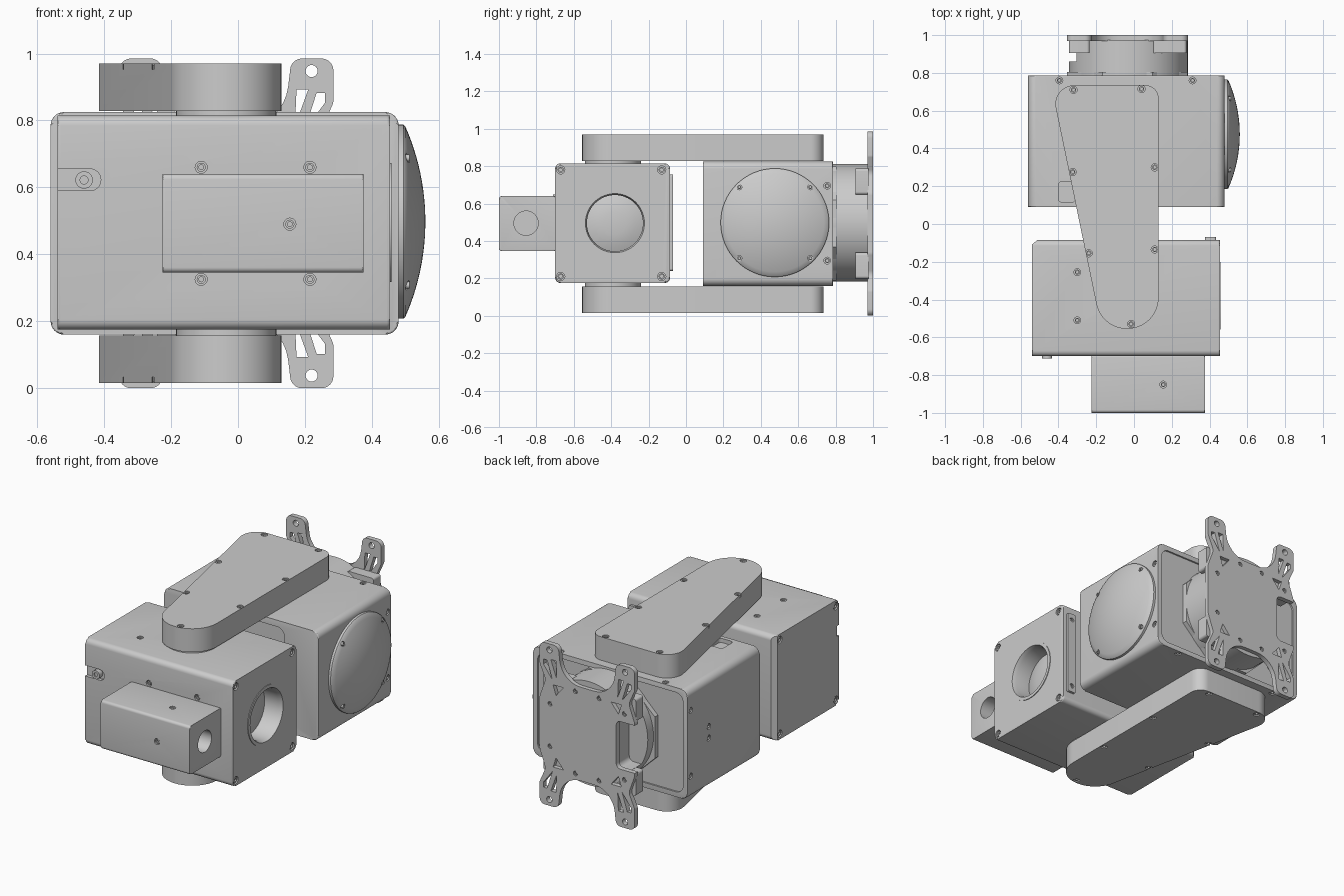
import bpy, bmesh, math
from mathutils import Vector, Matrix

if "Cube" in bpy.data.objects:
    bpy.data.objects.remove(bpy.data.objects["Cube"])

CZ = 0.4925          # mirror height of the whole unit
PX = -0.035          # centre x of the rear mount
X, Y, Z = Vector((1, 0, 0)), Vector((0, 1, 0)), Vector((0, 0, 1))


def to_object(name, bm):
    bmesh.ops.recalc_face_normals(bm, faces=bm.faces)
    me = bpy.data.meshes.new(name)
    bm.to_mesh(me)
    bm.free()
    ob = bpy.data.objects.new(name, me)
    bpy.context.collection.objects.link(ob)
    return ob


def rounded(corners, n=8):
    """Outline from (u, v, radius) corners."""
    out = []
    for i, (u, v, r) in enumerate(corners):
        p = Vector((u, v))
        if r == 0:
            out.append(p)
            continue
        a = (Vector(corners[i - 1][:2]) - p).normalized()
        b = (Vector(corners[(i + 1) % len(corners)][:2]) - p).normalized()
        half = a.angle(b) / 2
        c = p + (a + b).normalized() * (r / math.sin(half))
        s = p + a * (r / math.tan(half)) - c
        e = p + b * (r / math.tan(half)) - c
        sweep = s.angle(e)
        for k in range(n + 1):
            t = k / n
            out.append(c + (s * math.sin((1 - t) * sweep) + e * math.sin(t * sweep)) / math.sin(sweep))
    return out


def rect(u0, u1, v0, v1, r=0.0):
    return rounded([(u0, v0, r), (u1, v0, r), (u1, v1, r), (u0, v1, r)])


def add_prism(bm, pts, axis, lo, hi, bevel=0.0, ends=(True, True)):
    def place(p, h):
        return {'x': (h, p[0], p[1]), 'y': (p[0], h, p[1]), 'z': (p[0], p[1], h)}[axis]
    rings = [[bm.verts.new(place(p, h)) for p in pts] for h in (lo, hi)]
    caps = [bm.faces.new(r) for r in rings]
    for i in range(len(pts)):
        j = (i + 1) % len(pts)
        bm.faces.new((rings[0][i], rings[0][j], rings[1][j], rings[1][i]))
    if bevel:
        edges = [e for f, on in zip(caps, ends) if on for e in f.edges]
        bmesh.ops.bevel(bm, geom=edges, offset=bevel, segments=3, profile=0.5, affect='EDGES')


def prism(name, *args, **kw):
    bm = bmesh.new()
    add_prism(bm, *args, **kw)
    return to_object(name, bm)


def add_lathe(bm, profile, centre, d, n=48):
    """Spin an (r, h) profile about direction d."""
    m = Matrix.Translation(centre) @ d.to_track_quat('Z', 'Y').to_matrix().to_4x4()
    rings = []
    for r, h in profile:
        k = 1 if r == 0 else n
        rings.append([bm.verts.new(m @ Vector((r * math.cos(i * math.tau / n), r * math.sin(i * math.tau / n), h)))
                      for i in range(k)])
    for a, b in zip(rings, rings[1:]):
        for i in range(n):
            j = (i + 1) % n
            quad = [a[i % len(a)], a[j % len(a)], b[j % len(b)], b[i % len(b)]]
            bm.faces.new(list(dict.fromkeys(quad)))


def lathe(name, *args, **kw):
    bm = bmesh.new()
    add_lathe(bm, *args, **kw)
    return to_object(name, bm)


def cut(ob, cutter):
    mod = ob.modifiers.new('cut', 'BOOLEAN')
    mod.object, mod.operation, mod.solver = cutter, 'DIFFERENCE', 'EXACT'
    cutter.hide_render = True
    bpy.context.view_layer.objects.active = ob
    bpy.ops.object.modifier_apply(modifier=mod.name)
    bpy.data.objects.remove(cutter)


heads = bmesh.new()


def screws(ob, d, pts, r=0.018, depth=0.02):
    """Counterbored holes on ob, each with a socket screw inside."""
    bm = bmesh.new()
    for p in map(Vector, pts):
        add_lathe(bm, [(0, -depth), (r, -depth), (r, 0.02), (0, 0.02)], p, d, 20)
        add_lathe(heads, [(0, -.013), (.4 * r, -.013), (.4 * r, -.004), (.75 * r, -.004),
                          (.75 * r, -depth - .003), (0, -depth - .003)], p, d, 16)
    cut(ob, to_object('screw_cutter', bm))


# Rear housing with recessed front and back panels
housing = prism('rear_housing', rect(-.56, .48, .16, .825, .04), 'y', .09, .785, bevel=.006)
cut(housing, prism('back_recess', rect(-.53, .45, .19, .795, .05), 'y', .775, .9))
cut(housing, prism('front_recess', rect(-.34, .25, .2, .785, .05), 'y', 0, .11))
cut(housing, prism('top_pocket', rect(-.40, -.31, .115, .225, .02), 'z', .80, .9))
screws(housing, Z, [(-.395, .76, .825), (.31, .76, .825)])
screws(housing, -Z, [(-.395, .76, .16), (.31, .76, .16)])
screws(housing, X, [(.48, .755, z) for z in (.295, .695)])
screws(housing, -X, [(-.56, y, z) for y, z in ((.755, .295), (.755, .695), (.58, .46), (.58, .53))])

# Domed side cap
R, H = .285, .06
S = (R * R + H * H) / (2 * H)
arc = math.asin(R / S)
prof = [(0, -.01), (.29, -.01), (.29, .014)]
prof += [(S * math.sin(arc * (1 - k / 12)), .02 + H - S + S * math.cos(arc * (1 - k / 12))) for k in range(12)]
dome = lathe('side_dome', prof + [(0, .02 + H)], Vector((.48, .475, .4975)), X, 64)
screws(dome, X, [(.517, .475 + a * .19, .4975 + b * .19) for a in (-1, 1) for b in (-1, 1)], r=.014)

# Front housing with lens bore, rounded slot and rear corner chamfer
front = prism('front_housing', rect(-.70, -.085, .175, .815, .03), 'x', -.54, .455, bevel=.01)
cut(front, lathe('lens_bore', [(0, -.16), (.172, -.16), (.172, .05), (0, .05)], Vector((.455, -.38, .495)), X, 64))
cut(front, prism('slot', rounded([(-.6, .59, 0), (-.41, .59, .032), (-.41, .655, .032), (-.6, .655, 0)]), 'y', -.8, -.68))
cut(front, prism('corner_chamfer', [(-.56, -.125), (-.56, -.05), (-.47, -.05)], 'z', 0, 1))
for s, x in ((1, .455), (-1, -.54)):
    screws(front, X * s, [(x, y, z) for y in (-.67, -.13) for z in (.21, .78)], r=.022)
screws(front, -Y, [(x, -.70, z) for x in (-.11, .215) for z in (.325, .66)])
screws(front, Z, [(-.30, y, .815) for y in (-.51, -.255)])
lathe('slot_boss', [(0, .022), (.012, .022), (.012, .03), (.026, .03), (.026, -.005), (0, -.005)],
      Vector((-.46, -.682, .622)), -Y, 32)
lathe('lens_ring', [(.178, -.002), (.178, .004), (.158, .004), (.15, -.02), (.15, -.15), (.172, -.15)],
      Vector((.455, -.38, .495)), X, 64)
lathe('lens_glass', [(.152, -.115), (.11, -.10), (.06, -.092), (0, -.09)], Vector((.455, -.38, .495)), X, 64)
strip = prism('rear_strip', rect(.375, .435, .24, .755, .012), 'y', -.09, -.07)
screws(strip, Y, [(.405, -.07, z) for z in (.28, .715)], r=.014, depth=.015)

# Small forward box with a side bore
pod = prism('front_pod', rect(-1, -.69, .345, .64, .016), 'x', -.225, .375, bevel=.006)
cut(pod, lathe('pod_bore', [(0, -.2), (.065, -.2), (.065, .05), (0, .05)], Vector((.375, -.855, .495)), X))
screws(pod, -Y, [(.155, -1, .49)])
screws(pod, Z, [(.155, -.85, .64)])

# Tapered arms above and below, joined to the front housing by collars
arm_outline = rounded([(.13, -.555, .165), (.13, .735, .07), (-.439, .735, .1), (-.172, -.555, .165)], 12)
arm_screws = [(-.32, .71), (.04, .715), (.11, .30), (-.325, .275), (.11, -.135), (-.24, -.155), (-.015, -.53)]
for name, s in (('upper', 1), ('lower', -1)):
    z0, z1 = CZ + s * .335, CZ + s * .4775
    arm = prism(name + '_arm', arm_outline, 'z', z0, z1, bevel=.012, ends=(False, True))
    screws(arm, Z * s, [(x, y, z1) for x, y in arm_screws], r=.019, depth=.018)
    lathe(name + '_collar', [(0, -.03), (.15, -.03), (.15, .02), (0, .02)], Vector((PX, -.39, z0)), Z * s)

# Rear mount: octagonal flange, drum with side notch, corner lugs
prism('mount_flange', [(PX + .345 * math.cos(a), CZ + .33 * math.sin(a))
                       for a in (math.radians(22.5 + 45 * k) for k in range(8))], 'y', .76, .805)
drum = lathe('mount_drum', [(0, 0), (.315, 0), (.315, .2), (0, .2)], Vector((-.03, .775, .4975)), Y, 64)
cut(drum, prism('drum_notch', rect(-.5, -.22, .34, .65, .03), 'y', .86, 1.1))
for i, (x0, x1) in enumerate(((.1, .278), (-.345, -.235))):
    for j, s in enumerate((1, -1)):
        zc = CZ + s * .225
        prism(f'mount_lug_{i}{j}', rect(x0, x1, zc - .07, zc + .07, .015), 'y', .905, .975)

# Four-eared back plate, mirrored from one quarter outline
quarter = [(.17, .285, .14), (.195, .4925, .035), (.32, .4925, .035), (.32, .36, .03), (.28, .27, .05), (.32, .16, .05)]


def quad(pts, a, b):
    return [(PX + a * p[0], CZ + b * p[1], *p[2:]) for p in pts]


outline = quad(quarter, 1, 1) + quad(quarter[::-1], 1, -1) + quad(quarter, -1, -1) + quad(quarter[::-1], -1, 1)
plate = prism('back_plate', rounded(outline), 'y', .97, 1.0)
slots = [[(.21, .40), (.245, .40), (.205, .29)], [(.27, .39), (.295, .39), (.295, .36), (.235, .28)],
         [(.16, .25), (.23, .25), (.21, .19)]]
bm = bmesh.new()
for a in (1, -1):
    for b in (1, -1):
        for tri in slots:
            add_prism(bm, quad(tri, a, b), 'y', .9, 1.1)
        add_lathe(bm, [(0, -.1), (.018, -.1), (.018, .1), (0, .1)],
                  Vector((PX + a * .255, 1, CZ + b * .455)), Y, 24)
cut(plate, to_object('plate_slots', bm))
cut(plate, prism('plate_notch', rect(-.5, -.23, .35, .64, .03), 'y', .9, 1.1))
screws(plate, Y, [(PX + x, 1, CZ + b * z) for b in (1, -1) for x, z in ((.25, .13), (.08, .25), (-.08, .25), (-.25, .2))],
       r=.014)

to_object('screw_heads', heads)

# Smooth curved surfaces, keep hard edges
bpy.ops.object.select_all(action='SELECT')
bpy.context.view_layer.objects.active = plate
bpy.ops.object.shade_smooth_by_angle(angle=math.radians(30))
